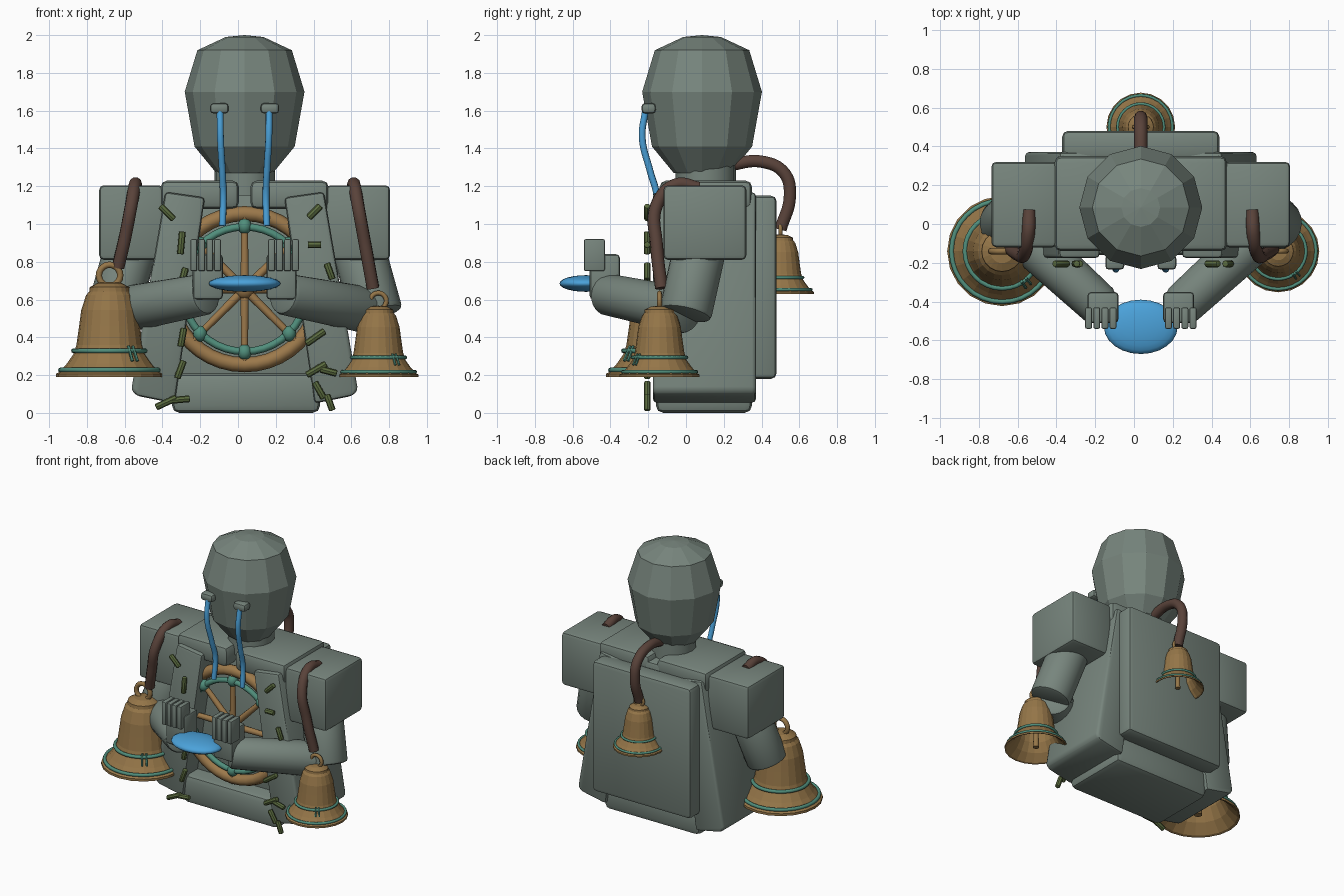
import bpy, bmesh, math
from mathutils import Vector, Matrix

if "Cube" in bpy.data.objects:
    bpy.data.objects.remove(bpy.data.objects["Cube"])

C = 0.035  # symmetry plane


def mat(name, rgb):
    m = bpy.data.materials.new(name)
    m.diffuse_color = (*rgb, 1)
    m.use_nodes = True
    m.node_tree.nodes["Principled BSDF"].inputs["Base Color"].default_value = m.diffuse_color
    return m


STONE = mat("grey stone", (0.185, 0.235, 0.205))
BRONZE = mat("bronze", (0.30, 0.18, 0.065))
WOOD = mat("wheel wood", (0.33, 0.19, 0.07))
TEAL = mat("teal patina", (0.08, 0.27, 0.20))
STRAP = mat("brown strap", (0.10, 0.055, 0.042))
BLUE = mat("water blue", (0.07, 0.36, 0.70))
MOSS = mat("moss green", (0.105, 0.15, 0.05))


def finish(name, bm, m, angle=None):
    bmesh.ops.recalc_face_normals(bm, faces=bm.faces)
    me = bpy.data.meshes.new(name)
    bm.to_mesh(me)
    bm.free()
    me.materials.append(m)
    ob = bpy.data.objects.new(name, me)
    bpy.context.collection.objects.link(ob)
    if angle:
        bpy.ops.object.select_all(action='DESELECT')
        ob.select_set(True)
        bpy.context.view_layer.objects.active = ob
        bpy.ops.object.shade_smooth_by_angle(angle=math.radians(angle))
    return ob


def slab(name, pts, y0, y1, m=STONE, bev=0.025):
    """Outline in x/z extruded along y, with rounded edges."""
    bm = bmesh.new()
    f = bm.faces.new([bm.verts.new((x, y0, z)) for x, z in pts])
    r = bmesh.ops.extrude_face_region(bm, geom=[f])
    for v in r["geom"]:
        if isinstance(v, bmesh.types.BMVert):
            v.co.y = y1
    bmesh.ops.recalc_face_normals(bm, faces=bm.faces)
    bmesh.ops.bevel(bm, geom=bm.edges[:], offset=bev, segments=2, profile=0.5, affect='EDGES')
    return finish(name, bm, m, 40)


def box(name, x0, x1, y0, y1, z0, z1, m=STONE, bev=0.025):
    return slab(name, [(x0, z0), (x1, z0), (x1, z1), (x0, z1)], y0, y1, m, bev)


def rod(name, a, b, r0, r1, m, n=16, bev=0):
    a, b = Vector(a), Vector(b)
    rot = (b - a).to_track_quat('Z', 'Y').to_matrix().to_4x4()
    bm = bmesh.new()
    bmesh.ops.create_cone(bm, cap_ends=True, segments=n, radius1=r0, radius2=r1,
                          depth=(b - a).length, matrix=Matrix.Translation((a + b) / 2) @ rot)
    if bev:
        rim = [e for e in bm.edges if any(len(f.verts) > 4 for f in e.link_faces)]
        bmesh.ops.bevel(bm, geom=rim, offset=bev, segments=2, profile=0.5, affect='EDGES')
    return finish(name, bm, m, 40)


def ball(name, c, s, m, u=16, v=10):
    bm = bmesh.new()
    bmesh.ops.create_uvsphere(bm, u_segments=u, v_segments=v, radius=1,
                              matrix=Matrix.Translation(c) @ Matrix.Diagonal((*s, 1)))
    return finish(name, bm, m, 60)


def lathe(name, profile, c, m, n):
    bm = bmesh.new()
    vs = [bm.verts.new((r, 0, z)) for r, z in profile]
    es = [bm.edges.new(p) for p in zip(vs, vs[1:])]
    bmesh.ops.spin(bm, geom=vs + es, axis=(0, 0, 1), cent=(0, 0, 0), steps=n,
                   angle=math.tau, use_duplicate=False)
    bmesh.ops.remove_doubles(bm, verts=bm.verts, dist=1e-4)
    bmesh.ops.translate(bm, verts=bm.verts, vec=c)
    return finish(name, bm, m)


def ring(name, c, R, r, m, upright=False, n=32, k=8):
    bpy.ops.mesh.primitive_torus_add(major_radius=R, minor_radius=r, major_segments=n,
                                     minor_segments=k, location=c,
                                     rotation=(math.pi / 2 if upright else 0, 0, 0))
    ob = bpy.context.object
    ob.name = name
    ob.data.materials.append(m)
    bpy.ops.object.shade_smooth_by_angle(angle=math.radians(60))
    return ob


def tube(name, pts, r, m):
    cu = bpy.data.curves.new(name, 'CURVE')
    cu.dimensions = '3D'
    cu.bevel_depth = r
    cu.bevel_resolution = 3
    cu.resolution_u = 8
    cu.use_fill_caps = True
    sp = cu.splines.new('BEZIER')
    sp.bezier_points.add(len(pts) - 1)
    for bp, p in zip(sp.bezier_points, pts):
        bp.co = p
        bp.handle_left_type = bp.handle_right_type = 'AUTO'
    cu.materials.append(m)
    ob = bpy.data.objects.new(name, cu)
    bpy.context.collection.objects.link(ob)


# head and neck
lathe("head", [(0, 2.0), (0.10, 1.99), (0.25, 1.92), (0.317, 1.70), (0.265, 1.41),
               (0.15, 1.27), (0, 1.27)], (C, 0.085, 0), STONE, 12)
rod("neck", (C, 0.105, 1.15), (C, 0.105, 1.31), 0.16, 0.16, STONE)

# torso core, base and back pack
slab("torso_core", [(C - 0.45, 0.1), (C + 0.45, 0.1), (C + 0.36, 1.19), (C - 0.36, 1.19)], -0.03, 0.345)
box("base", C - 0.385, C + 0.4, -0.16, 0.35, 0.0, 0.21, bev=0.04)
box("back_pack", C - 0.405, C + 0.405, 0.33, 0.48, 0.18, 1.15, bev=0.03)

for s, side in ((1, "right"), (-1, "left")):
    def P(x, y, z):
        return (C + s * x, y, z)

    def sbox(name, x0, x1, *rest, **kw):
        a, b = sorted((C + s * x0, C + s * x1))
        box(f"{side}_{name}", a, b, *rest, **kw)

    # chest side, collar and shoulder
    slab(f"{side}_chest_panel", [(C + s * x, z) for x, z in
         ((0.21, 1.14), (0.42, 1.17), (0.60, 0.12), (0.57, 0.09), (0.37, 0.05))], -0.175, 0.37, bev=0.02)
    sbox("collar", 0.03, 0.445, -0.14, 0.35, 1.08, 1.23, bev=0.035)
    sbox("shoulder", 0.43, 0.77, -0.12, 0.32, 0.81, 1.205)
    # arm and hand
    rod(f"{side}_upper_arm", P(0.60, 0.075, 0.88), P(0.70, -0.005, 0.52), 0.14, 0.14, STONE, 20, 0.02)
    rod(f"{side}_forearm", P(0.67, 0.0, 0.54), P(0.20, -0.43, 0.63), 0.125, 0.11, STONE, 20, 0.025)
    sbox("palm", 0.115, 0.275, -0.51, -0.35, 0.60, 0.84, bev=0.02)
    for i in range(4):
        x = 0.125 + i * 0.042
        sbox(f"finger_{i}", x, x + 0.036, -0.54, -0.43, 0.75, 0.92, bev=0.009)
    # eye and tear stream
    sbox("eye", 0.085, 0.183, -0.235, -0.16, 1.585, 1.64, bev=0.018)
    tube(f"{side}_tear", [P(0.13, -0.215, 1.60), P(0.128, -0.232, 1.46), P(0.118, -0.19, 1.28),
                          P(0.113, -0.155, 1.15), P(0.117, -0.165, 0.99)], 0.018, BLUE)

# water dish held by the hands
ball("water_dish", (C, -0.53, 0.685), (0.19, 0.14, 0.044), BLUE, 24, 12)

# ship wheel inside the chest
WZ, WY = 0.655, -0.095
w = ring("wheel_rim", (C, WY, WZ), 0.40, 0.04, WOOD, True, 40)
ring("wheel_inner_ring", (C, WY - 0.02, WZ), 0.33, 0.02, TEAL, True, 40)
ball("wheel_hub", (C, WY - 0.01, WZ), (0.055, 0.05, 0.055), WOOD)
for i in range(8):
    a = i * math.pi / 4
    d = Vector((math.cos(a), 0, math.sin(a)))
    o = Vector((C, WY - 0.015, WZ))
    rod(f"wheel_spoke_{i}", o, o + d * 0.40, 0.024, 0.017, WOOD, 10)
    ball(f"wheel_knob_{i}", o + d * 0.333, (0.037, 0.04, 0.042), TEAL)

# bells: hollow shell, patina bands, hanging ring, clapper
SHELL = [(0.94, 0.02), (1, 0), (1, 0.06), (0.93, 0.1), (0.8, 0.25), (0.68, 0.42), (0.62, 0.6),
         (0.57, 0.95), (0.53, 1.25), (0.44, 1.53), (0.38, 1.6), (0.37, 1.68), (0.22, 1.76), (0, 1.78)]
INNER = [(0, 1.5), (0.38, 1.46), (0.5, 0.95), (0.56, 0.55), (0.72, 0.25), (0.94, 0.02)]


def bell(name, x, y, z, S):
    lathe(name, [(r * S, h * S) for r, h in INNER[:-1] + SHELL], (x, y, z), BRONZE, 20)
    for i, (r, h) in enumerate(((0.92, 0.13), (0.675, 0.49))):
        ring(f"{name}_band_{i}", (x, y, z + h * S), r * S, 0.045 * S, TEAL)
    ring(f"{name}_ring", (x, y, z + 1.9 * S), 0.2 * S, 0.06 * S, BRONZE, True, 20)
    rod(f"{name}_clapper", (x, y, z + 0.05 * S), (x, y, z + 1.5 * S), 0.1 * S, 0.05 * S, BRONZE, 10)
    # small patina chips near the lower band
    for i, a in enumerate((-1.0, -0.85)):
        d = Vector((math.cos(a), math.sin(a), 0))
        o = Vector((x, y, z))
        rod(f"{name}_chip_{i}", o + d * 0.79 * S + Vector((0, 0, 0.3 * S)),
            o + d * 0.655 * S + Vector((0, 0, 0.58 * S)), 0.03 * S, 0.03 * S, TEAL, 6)


bell("left_bell", -0.68, -0.14, 0.19, 0.283)
bell("right_bell", 0.743, -0.14, 0.19, 0.212)
bell("back_bell", C, 0.50, 0.63, 0.177)

# straps carrying the bells
tube("left_strap", [(-0.54, 0.07, 1.19), (-0.545, -0.05, 1.21), (-0.565, -0.155, 1.10),
                    (-0.60, -0.155, 0.92), (-0.635, -0.13, 0.77)], 0.034, STRAP)
tube("right_strap", [(0.61, 0.07, 1.19), (0.615, -0.05, 1.21), (0.635, -0.155, 1.10),
                     (0.675, -0.155, 0.88), (0.715, -0.13, 0.66)], 0.034, STRAP)
tube("back_strap", [(C, 0.22, 1.31), (C, 0.40, 1.33), (C, 0.52, 1.27),
                    (C, 0.55, 1.15), (C, 0.50, 0.97)], 0.034, STRAP)

# moss tufts on the chest: x, z, tilt in degrees, length
TUFTS = [(-0.375, 1.06, -45, 0.1), (-0.30, 0.90, 85, 0.12), (-0.29, 0.72, 75, 0.1),
         (0.405, 1.065, 45, 0.09), (0.405, 0.89, 0, 0.07), (0.485, 0.75, -70, 0.09),
         (-0.295, 0.40, 80, 0.1), (-0.305, 0.23, 70, 0.1), (-0.38, 0.055, 25, 0.12),
         (-0.31, 0.07, 5, 0.11), (0.41, 0.40, 35, 0.12), (0.415, 0.23, 30, 0.12),
         (0.48, 0.22, -15, 0.09), (0.43, 0.12, -60, 0.1), (0.485, 0.055, -70, 0.09)]
for i, (x, z, t, n) in enumerate(TUFTS):
    d = Vector((math.cos(math.radians(t)), 0, math.sin(math.radians(t)))) * n / 2
    o = Vector((x, -0.205, z))
    rod(f"moss_tuft_{i}", o - d, o + d, 0.018, 0.018, MOSS, 8, 0.006)
